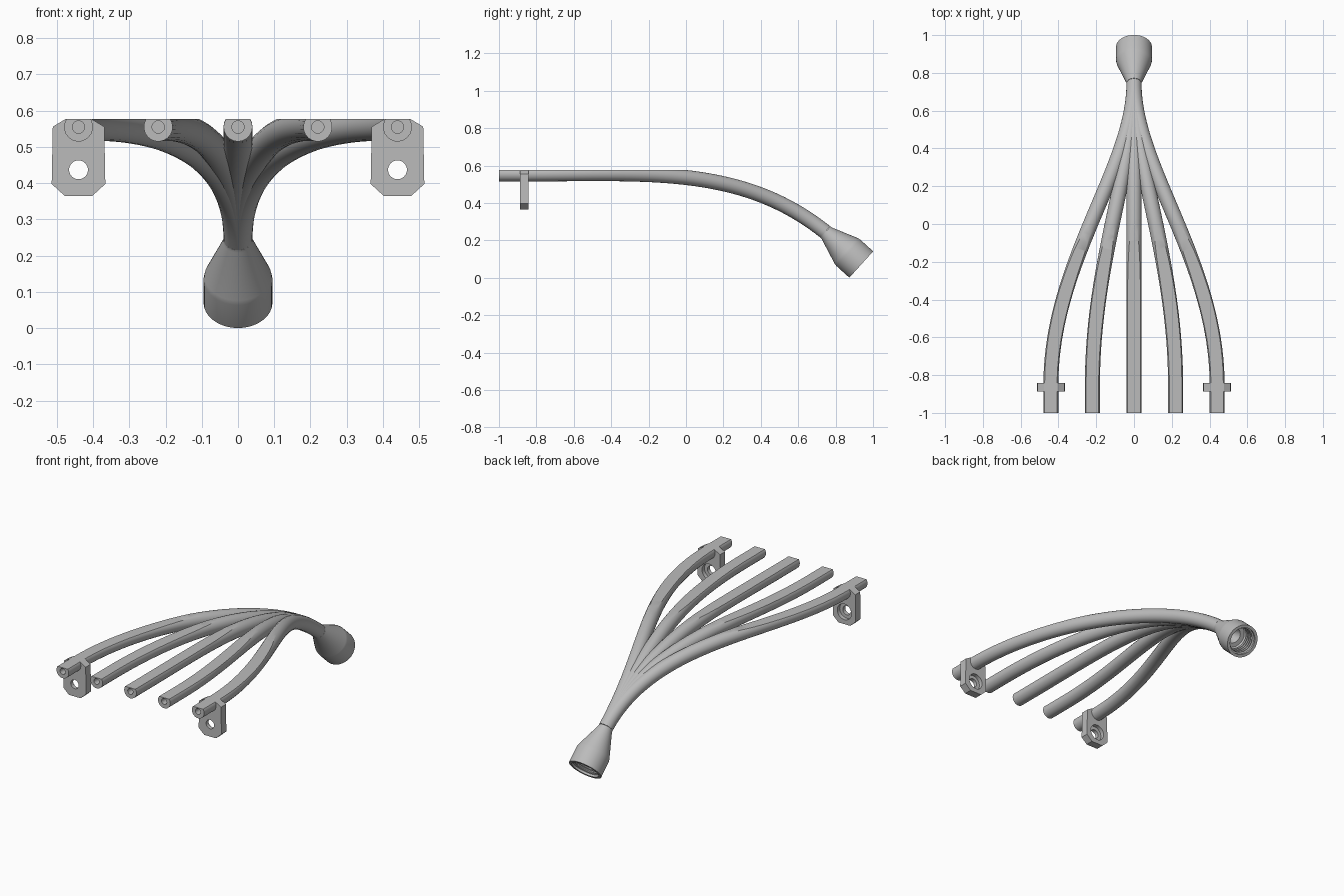
import bpy, bmesh, math
from mathutils import Vector, Matrix

if "Cube" in bpy.data.objects:
    bpy.data.objects.remove(bpy.data.objects["Cube"])

grey = bpy.data.materials.new("plain_grey")
grey.use_nodes = True
COLOUR = (0.5, 0.5, 0.5, 1)
grey.diffuse_color = COLOUR
grey.node_tree.nodes["Principled BSDF"].inputs["Base Color"].default_value = COLOUR

TOP = 0.577                              # flat plane trimming the top
TUBE_R, BORE_R, TUBE_Z = 0.04, 0.017, 0.555
THROAT = Vector((0, 0.745, 0.245))       # where all tubes merge
MOUTH = Vector((0, 0.937, 0.071))        # centre of the socket opening


def add_object(name, bm):
    mesh = bpy.data.meshes.new(name)
    bmesh.ops.recalc_face_normals(bm, faces=bm.faces)
    bm.to_mesh(mesh)
    bm.free()
    mesh.materials.append(grey)
    obj = bpy.data.objects.new(name, mesh)
    bpy.context.collection.objects.link(obj)
    return obj


def y_cylinder(x, z, radius, y0, y1):
    """Cutter lying along y."""
    bm = bmesh.new()
    place = Matrix.Translation((x, (y0 + y1) / 2, z)) @ Matrix.Rotation(math.pi / 2, 4, 'X')
    bmesh.ops.create_cone(bm, cap_ends=True, segments=32, radius1=radius,
                          radius2=radius, depth=y1 - y0, matrix=place)
    obj = add_object("cutter", bm)
    obj.hide_render = True
    return obj


def cut(obj, cutters):
    """Subtract the cutters, keep the result and remove the cutters."""
    for cutter in cutters:
        mod = obj.modifiers.new("cut", 'BOOLEAN')
        mod.operation, mod.solver, mod.object = 'DIFFERENCE', 'EXACT', cutter
    graph = bpy.context.evaluated_depsgraph_get()
    mesh = bpy.data.meshes.new_from_object(obj.evaluated_get(graph))
    obj.modifiers.clear()
    obj.data = mesh
    for cutter in cutters:
        bpy.data.objects.remove(cutter)


def smooth(obj, degrees=35):
    bpy.ops.object.select_all(action='DESELECT')
    obj.select_set(True)
    bpy.context.view_layer.objects.active = obj
    bpy.ops.object.shade_smooth_by_angle(angle=math.radians(degrees))


def tube(name, x):
    """Swept pipe from the throat to the front, trimmed flat on top."""
    curve = bpy.data.curves.new(name, 'CURVE')
    curve.dimensions = '3D'
    curve.bevel_depth, curve.bevel_resolution = TUBE_R, 8
    curve.resolution_u, curve.use_fill_caps = 40, True
    spline = curve.splines.new('BEZIER')
    spline.bezier_points.add(2)
    knots = [(THROAT, (0, 0.9, 0.12), (0, 0.3, 0.60)),
             ((x, -0.85, TUBE_Z), (x, -0.2, TUBE_Z), (x, -0.9, TUBE_Z)),
             ((x, -1, TUBE_Z), (x, -0.95, TUBE_Z), (x, -1.05, TUBE_Z))]
    for point, (co, left, right) in zip(spline.bezier_points, knots):
        point.handle_left_type = point.handle_right_type = 'FREE'
        point.co, point.handle_left, point.handle_right = co, left, right
    path = bpy.data.objects.new(name + "_path", curve)
    bpy.context.collection.objects.link(path)
    graph = bpy.context.evaluated_depsgraph_get()
    swept = bpy.data.meshes.new_from_object(path.evaluated_get(graph))
    bpy.data.objects.remove(path)

    bm = bmesh.new()
    bm.from_mesh(swept)
    bmesh.ops.remove_doubles(bm, verts=bm.verts, dist=1e-5)
    everything = bm.verts[:] + bm.edges[:] + bm.faces[:]
    bmesh.ops.bisect_plane(bm, geom=everything, plane_co=(0, 0, TOP),
                           plane_no=(0, 0, 1), clear_outer=True)
    rim = [e for e in bm.edges if e.is_boundary]
    bmesh.ops.triangle_fill(bm, edges=rim, use_beauty=True)
    obj = add_object(name, bm)
    cut(obj, [y_cylinder(x, TUBE_Z, BORE_R, -1.05, -0.78)])
    smooth(obj)


def socket():
    """Turned funnel with a ribbed bore."""
    axis = MOUTH - THROAT
    length = axis.length
    outline = [(0, 0.018), (0, TUBE_R), (0.01, 0.041), (0.15, 0.092), (0.165, 0.095),
               (length, 0.095), (length, 0.078)]
    for i in range(5):                   # ribs inside the opening
        s = length - 0.012 - i * 0.018
        outline += [(s, 0.078), (s - 0.004, 0.07), (s - 0.009, 0.07), (s - 0.013, 0.078)]
    outline += [(0.15, 0.07), (0.15, 0.045), (0.08, 0.018)]
    bm = bmesh.new()
    verts = [bm.verts.new((r, 0, s)) for s, r in outline]
    edges = [bm.edges.new((a, b)) for a, b in zip(verts, verts[1:] + verts[:1])]
    bmesh.ops.spin(bm, geom=verts + edges, cent=(0, 0, 0), axis=(0, 0, 1),
                   angle=math.tau, steps=48, use_merge=True)
    bmesh.ops.remove_doubles(bm, verts=bm.verts, dist=1e-5)
    turn = axis.to_track_quat('Z', 'Y').to_matrix().to_4x4()
    bm.transform(Matrix.Translation(THROAT) @ turn)
    smooth(add_object("socket", bm), 30)


def bracket(name, side):
    """Chamfered mounting plate with a counterbored screw hole."""
    x, hole_z, y0, y1 = side * 0.44, 0.437, -0.888, -0.842
    half = [(0.038, 0.365), (0.074, 0.398), (0.071, 0.556), (0.036, TOP)]
    outline = half + [(-dx, z) for dx, z in reversed(half)]
    bm = bmesh.new()
    face = bm.faces.new([bm.verts.new((x + dx, y0, z)) for dx, z in outline])
    new = bmesh.ops.extrude_face_region(bm, geom=[face])["geom"]
    bmesh.ops.translate(bm, vec=(0, y1 - y0, 0),
                        verts=[v for v in new if isinstance(v, bmesh.types.BMVert)])
    obj = add_object(name, bm)
    cut(obj, [y_cylinder(x, hole_z, 0.026, -1, -0.7),
              y_cylinder(x, hole_z, 0.046, -0.865, -0.7),
              y_cylinder(x, TUBE_Z, BORE_R, -1, -0.7)])
    smooth(obj, 30)


for label, pos in [("right_outer", -0.44), ("right_inner", -0.22), ("middle", 0),
                   ("left_inner", 0.22), ("left_outer", 0.44)]:
    tube(label + "_tube", pos)
socket()
bracket("left_bracket", 1)
bracket("right_bracket", -1)
